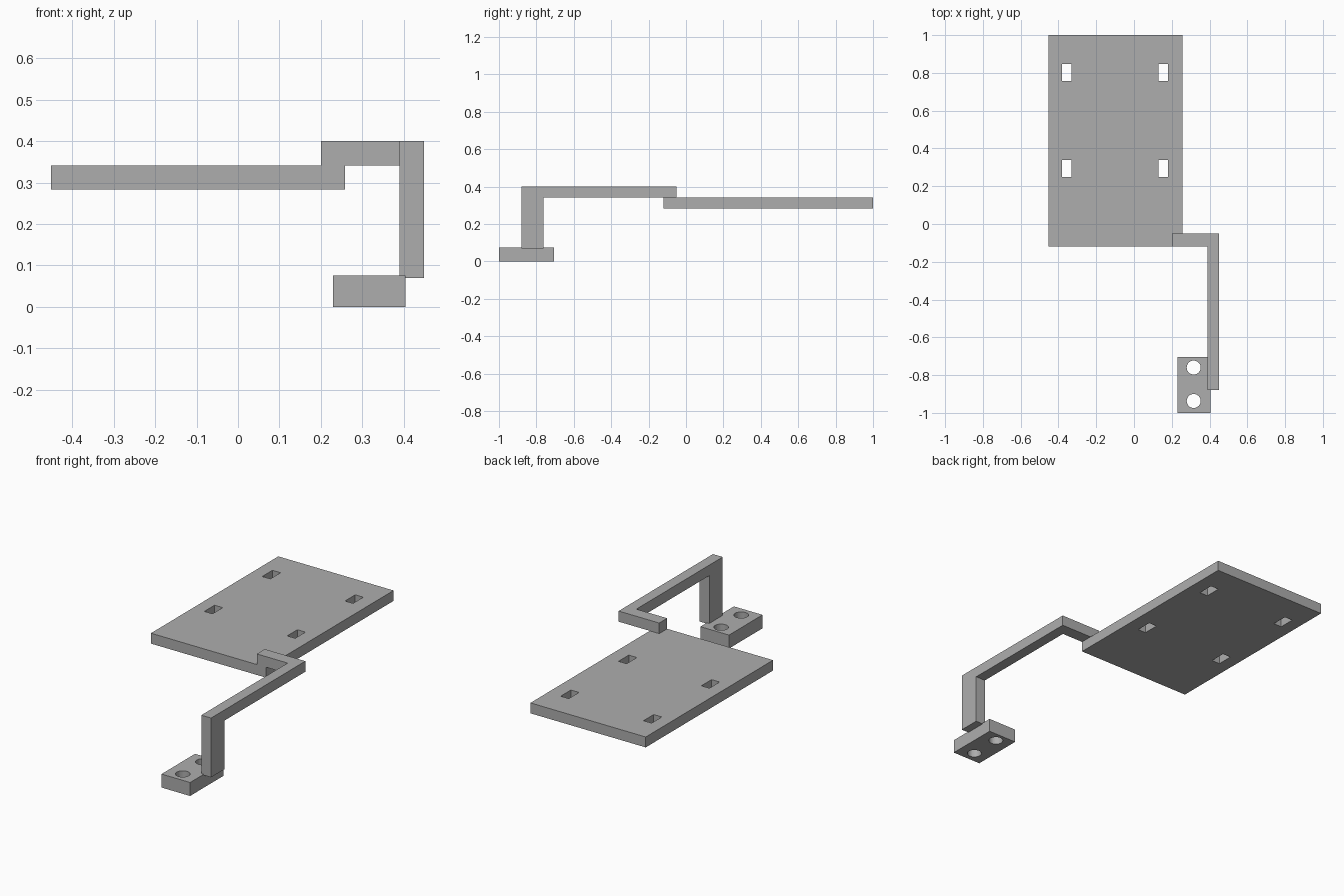
import bpy
import bmesh
import math

cube = bpy.data.objects.get("Cube")
if cube:
    bpy.data.objects.remove(cube, do_unlink=True)

grey = bpy.data.materials.new("plain grey")
grey.use_nodes = True
colour = (0.42, 0.42, 0.42, 1)
grey.diffuse_color = colour
grey.node_tree.nodes["Principled BSDF"].inputs["Base Color"].default_value = colour


def rect(x0, x1, y0, y1):
    return [(x0, y0), (x1, y0), (x1, y1), (x0, y1)]


def circle(cx, cy, r, n=32):
    return [(cx + r * math.cos(math.tau * i / n), cy + r * math.sin(math.tau * i / n))
            for i in range(n)]


def slab(name, z0, z1, outline, holes=()):
    """Extrude a flat outline with through holes from z0 to z1."""
    curve = bpy.data.curves.new(name + "_outline", "CURVE")
    curve.dimensions = "2D"
    curve.fill_mode = "BOTH"
    curve.extrude = (z1 - z0) / 2
    for loop in [outline, *holes]:
        spline = curve.splines.new("POLY")
        spline.points.add(len(loop) - 1)
        for point, (x, y) in zip(spline.points, loop):
            point.co = (x, y, 0, 1)
        spline.use_cyclic_u = True
    helper = bpy.data.objects.new(name + "_outline", curve)
    bpy.context.collection.objects.link(helper)
    bpy.context.view_layer.update()
    graph = bpy.context.evaluated_depsgraph_get()
    mesh = bpy.data.meshes.new_from_object(helper.evaluated_get(graph))
    bpy.data.objects.remove(helper, do_unlink=True)
    bpy.data.curves.remove(curve)

    # Weld the caps to the walls
    bm = bmesh.new()
    bm.from_mesh(mesh)
    bmesh.ops.remove_doubles(bm, verts=bm.verts, dist=0.0001)
    bmesh.ops.translate(bm, verts=bm.verts, vec=(0, 0, (z0 + z1) / 2))
    bmesh.ops.recalc_face_normals(bm, faces=bm.faces)
    for face in bm.faces:
        face.smooth = False
    bm.to_mesh(mesh)
    bm.free()
    mesh.name = name
    mesh.materials.clear()
    mesh.materials.append(grey)
    obj = bpy.data.objects.new(name, mesh)
    bpy.context.collection.objects.link(obj)
    return obj


# Large plate with four slots
slots = [rect(x - 0.025, x + 0.025, y - 0.045, y + 0.045)
         for x in (-0.356, 0.154) for y in (0.293, 0.802)]
slab("mounting_plate", 0.283, 0.341, rect(-0.452, 0.258, -0.12, 1), slots)

# L-shaped arm resting on the plate corner
slab("bent_arm", 0.341, 0.4,
     [(0.2, -0.12), (0.39, -0.12), (0.39, -0.88), (0.45, -0.88), (0.45, -0.05), (0.2, -0.05)])

# Post down to the foot
slab("post", 0.07, 0.341, rect(0.39, 0.45, -0.88, -0.762))

# Foot block with two bolt holes
slab("foot_block", 0, 0.075, rect(0.229, 0.405, -1, -0.705),
     [circle(0.316, y, 0.037) for y in (-0.937, -0.76)])
